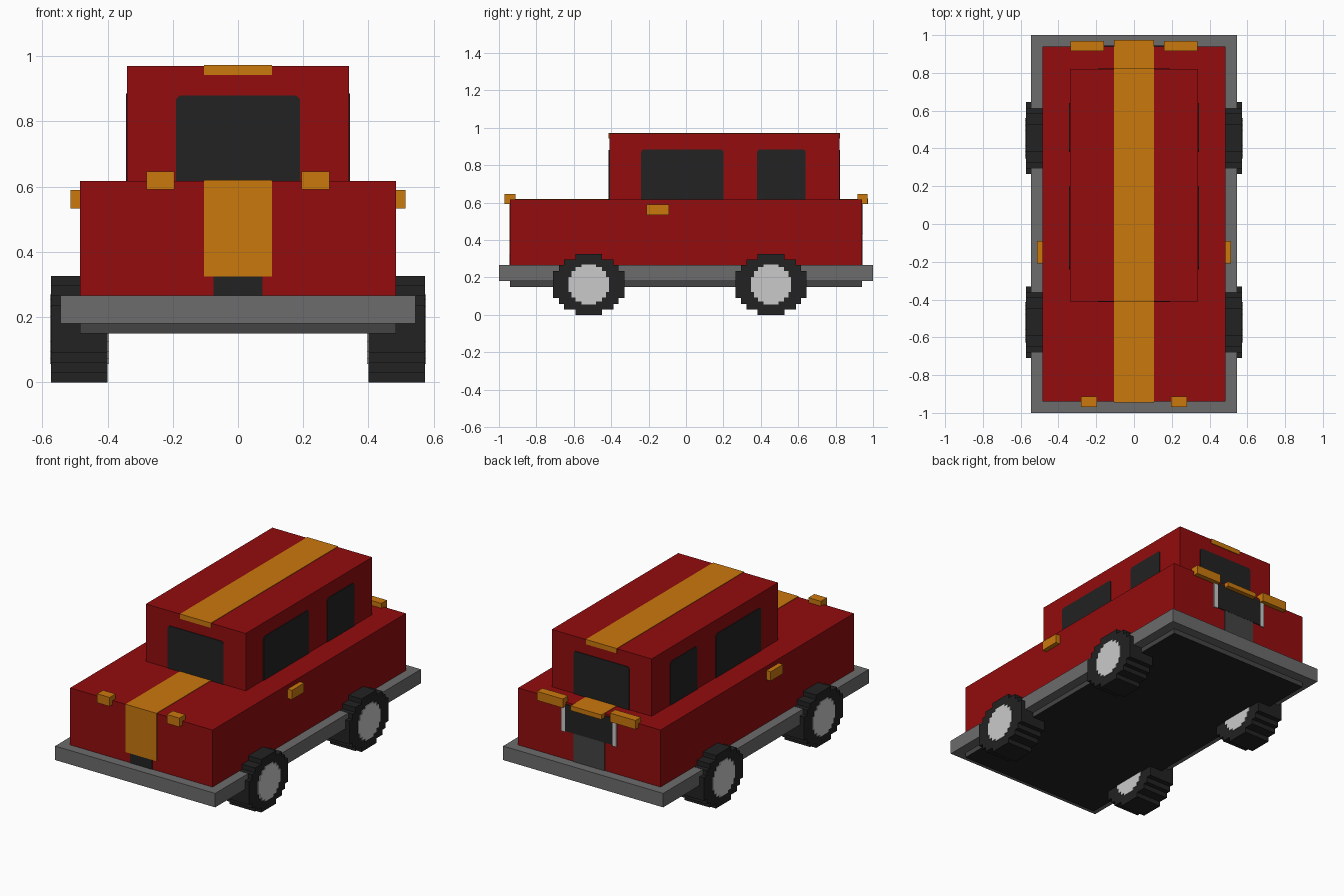
import bpy, bmesh

if "Cube" in bpy.data.objects:
    bpy.data.objects.remove(bpy.data.objects["Cube"])

def material(name, hexcol):
    m = bpy.data.materials.new(name)
    lin = []
    for i in (0, 2, 4):
        c = int(hexcol[i:i + 2], 16) / 255
        lin.append(c / 12.92 if c <= 0.04045 else ((c + 0.055) / 1.055) ** 2.4)
    m.diffuse_color = (*lin, 1)
    m.use_nodes = True
    m.node_tree.nodes["Principled BSDF"].inputs["Base Color"].default_value = m.diffuse_color
    return m

RED = material("red paint", "930C0E")
ORANGE = material("orange", "CA780D")
GREY = material("grey trim", "6C6C6C")
DARK = material("dark grey", "444444")
BLACK = material("black", "222222")
LIGHT = material("light grey", "CACACA")

def prism(name, pts, axis, a, b, mat, mirror=False):
    """Extrude a 2D profile along an axis from a to b."""
    def place(p, t):
        return {'x': (t, p[0], p[1]), 'y': (p[0], t, p[1]), 'z': (p[0], p[1], t)}[axis]
    bm = bmesh.new()
    lo = [bm.verts.new(place(p, a)) for p in pts]
    hi = [bm.verts.new(place(p, b)) for p in pts]
    bm.faces.new(lo)
    bm.faces.new(hi)
    n = len(pts)
    for i in range(n):
        j = (i + 1) % n
        bm.faces.new((lo[i], lo[j], hi[j], hi[i]))
    bmesh.ops.recalc_face_normals(bm, faces=bm.faces)
    me = bpy.data.meshes.new(name)
    bm.to_mesh(me)
    bm.free()
    me.materials.append(mat)
    ob = bpy.data.objects.new(name, me)
    bpy.context.collection.objects.link(ob)
    if mirror:
        ob.modifiers.new("mirror", 'MIRROR').use_axis = (True, False, False)
    return ob

def rect(u0, u1, v0, v1):
    return [(u0, v0), (u1, v0), (u1, v1), (u0, v1)]

def box(name, x, y, z, mat, mirror=False):
    return prism(name, rect(*x, *y), 'z', *z, mat, mirror)

def pane(u0, u1, v0, v1, c=0.012):
    """Window outline with clipped top corners."""
    return [(u0, v0), (u1, v0), (u1, v1 - c), (u1 - c, v1), (u0 + c, v1), (u0, v1 - c)]

def stepped(cy, cz, steps):
    """Stepped round outline; steps = (half width, half height), widest first."""
    q = []
    for i, (w, h) in enumerate(steps):
        q.append((w, h))
        if i + 1 < len(steps):
            q.append((steps[i + 1][0], h))
    q2 = [(-w, h) for w, h in reversed(q)]
    top = q + q2
    return [(cy + w, cz + h) for w, h in top] + [(cy - w, cz - h) for w, h in top]

# Main volumes
box("body", (-.485, .485), (-.94, .94), (.265, .617), RED)
box("cabin", (-.34, .34), (-.41, .82), (.617, .97), RED)
box("bumper_skirt", (-.545, .545), (-1, 1), (.18, .266), GREY)
chassis = box("chassis", (-.485, .485), (-.94, .94), (.15, .18), DARK)
chassis.data.materials.append(BLACK)
for f in chassis.data.polygons:          # black floor underneath
    if f.normal.z < -.5:
        f.material_index = 1

# Wheels with stepped outlines and hubs showing on both sides
for label, cy in (("front", -.52), ("rear", .455)):
    tyre = [(.19, .072), (.16, .104), (.132, .134), (.072, .163)]
    hub = [(.107, .04), (.092, .07), (.07, .092), (.04, .107)]
    prism(label + "_wheel", stepped(cy, .163, tyre), 'x', .40, .573, BLACK, True)
    prism(label + "_hub", stepped(cy, .163, hub), 'x', .396, .577, LIGHT, True)

# Windows
prism("windshield", pane(-.19, .19, .617, .88), 'y', -.414, -.406, BLACK)
prism("rear_window", pane(-.19, .19, .617, .88), 'y', .816, .824, BLACK)
prism("front_side_window", pane(-.24, .20, .617, .885), 'x', .336, .344, BLACK, True)
prism("rear_side_window", pane(.38, .64, .617, .885), 'x', .336, .344, BLACK, True)

# Stripe over nose, hood, roof and rear deck
S = (-.105, .105)
box("nose_stripe", S, (-.944, -.936), (.325, .62), ORANGE)
box("hood_stripe", S, (-.944, -.41), (.613, .62), ORANGE)
box("cabin_front_stripe", S, (-.414, -.406), (.943, .973), ORANGE)
box("roof_stripe", S, (-.414, .824), (.966, .973), ORANGE)
box("cabin_rear_stripe", S, (.816, .824), (.943, .973), ORANGE)
box("deck_stripe", S, (.82, .94), (.613, .62), ORANGE)
box("tail_handle", S, (.93, .973), (.592, .621), ORANGE)
box("nose_intake", (-.075, .075), (-.943, -.936), (.266, .325), BLACK)

# Lamps
box("front_lamp", (.195, .28), (-.97, -.912), (.592, .647), ORANGE, True)
box("tail_lamp", (.16, .335), (.917, .97), (.592, .647), ORANGE, True)
box("side_lamp", (.48, .514), (-.21, -.09), (.533, .59), ORANGE, True)

# Rear panel, its side bars and the lower panel
box("rear_panel", (-.162, .162), (.936, .945), (.44, .605), BLACK)
box("rear_panel_bar", (.162, .188), (.936, .947), (.435, .6), LIGHT, True)
box("lower_rear_panel", S, (.936, .944), (.266, .44), DARK)
